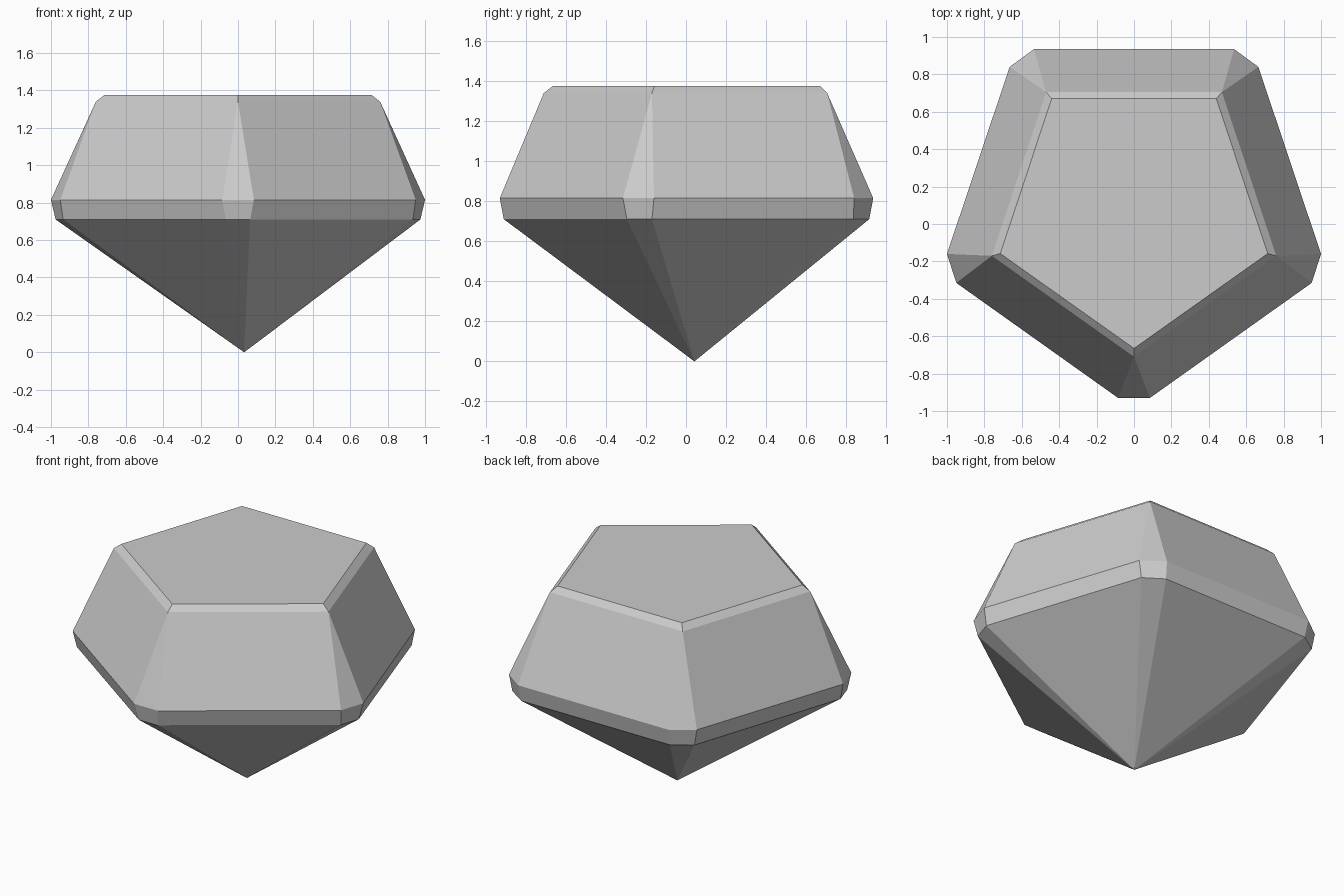
import bpy, bmesh

cube = bpy.data.objects.get("Cube")
if cube:
    bpy.data.objects.remove(cube, do_unlink=True)

# Single stone colour
grey = bpy.data.materials.new("stone grey")
grey.use_nodes = True
colour = (0.6, 0.6, 0.6, 1.0)
grey.diffuse_color = colour
grey.node_tree.nodes["Principled BSDF"].inputs["Base Color"].default_value = colour


def mirrored(half):
    """Close a right-hand outline, listed front to back, across x = 0."""
    return half + [(-x, y) for x, y in reversed(half)]


def pentagon(front, side, back):
    """Pentagon with doubled corners, so it lines up with the cut-corner rings."""
    return mirrored([front, side, side, back, back])


# Horizontal outlines from the pavilion tip up to the table
rings = [
    (0.00, [(0.033, 0.042)] * 10),
    (0.71, mirrored([(0.065, -0.91), (0.935, -0.295), (0.975, -0.17),
                     (0.645, 0.835), (0.525, 0.915)])),
    (0.815, mirrored([(0.085, -0.93), (0.95, -0.315), (1.0, -0.16),
                      (0.665, 0.84), (0.535, 0.935)])),
    (1.34, pentagon((0, -0.71), (0.76, -0.17), (0.47, 0.705))),
    (1.375, pentagon((0, -0.665), (0.715, -0.158), (0.44, 0.67))),
]

# Skin neighbouring outlines, then weld doubled corners into triangular facets
bm = bmesh.new()
loops = [[bm.verts.new((x, y, z)) for x, y in outline] for z, outline in rings]
for low, high in zip(loops, loops[1:]):
    for i in range(len(low)):
        j = (i + 1) % len(low)
        bm.faces.new((low[i], low[j], high[j], high[i]))
bm.faces.new(loops[-1])
bmesh.ops.remove_doubles(bm, verts=bm.verts, dist=0.001)
bmesh.ops.recalc_face_normals(bm, faces=bm.faces)

mesh = bpy.data.meshes.new("cut_gem")
bm.to_mesh(mesh)
bm.free()
mesh.materials.append(grey)
gem = bpy.data.objects.new("cut_gem", mesh)
bpy.context.collection.objects.link(gem)
